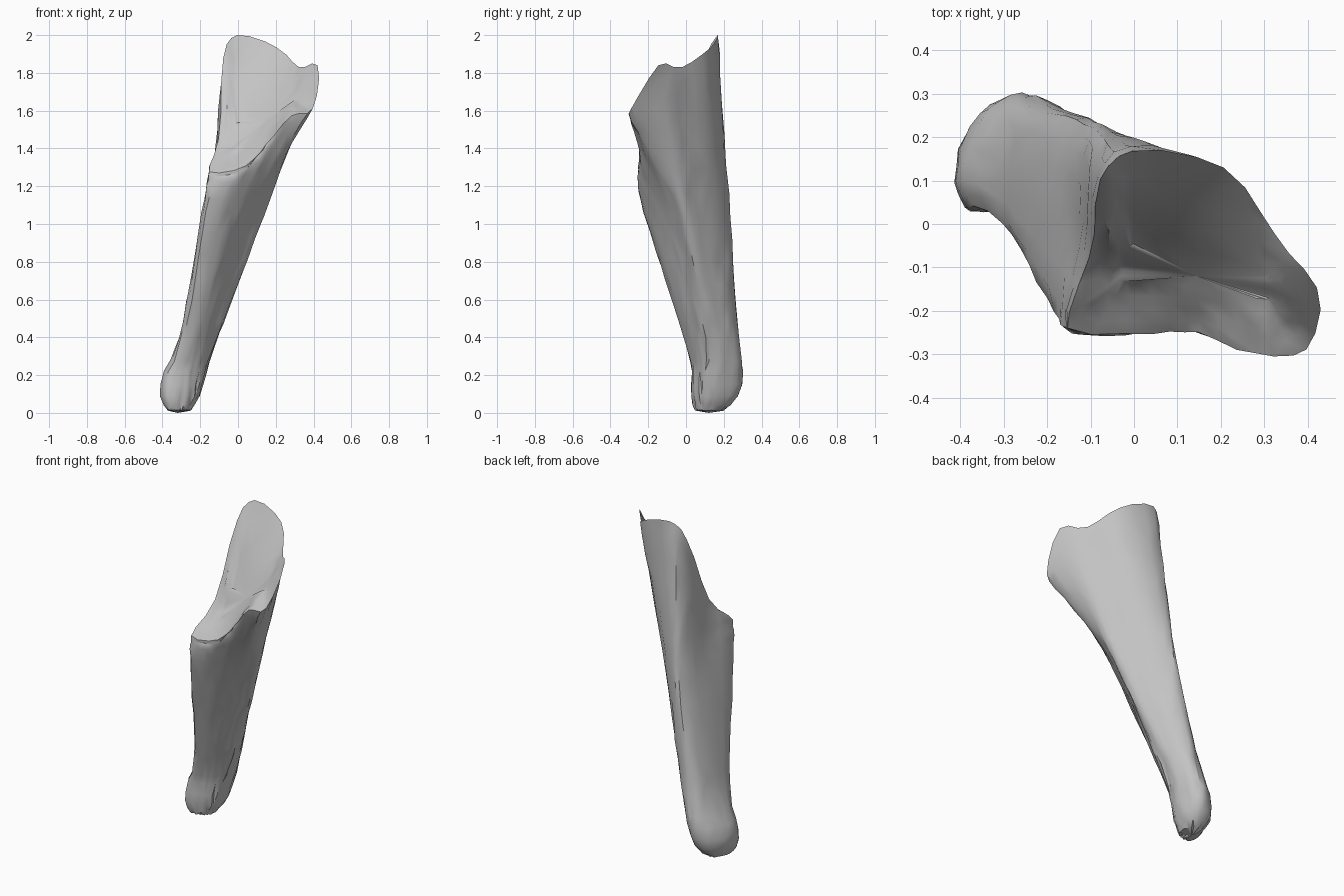
import bpy, bmesh, random
from mathutils import Vector

random.seed(4)
AROUND = 33    # vertices around the shaft
UPPER = 13     # rows between the shin and the broken rim
CAP_ROWS = 5   # rows across the broken face

if "Cube" in bpy.data.objects:
    bpy.data.objects.remove(bpy.data.objects["Cube"])


def spline(a, b, c, d, t):
    """Catmull-Rom point between b and c."""
    return b + ((c - a) + ((a * 2 - b * 5 + c * 4 - d) + (b * 3 - a - c * 3 + d) * t) * t) * (t / 2)


def along(points, s, closed=False):
    """Sample a row of points at parameter s."""
    n = len(points)
    i = int(s) if closed else min(int(s), n - 2)
    if closed:
        picks = [points[(i + k) % n] for k in (-1, 0, 1, 2)]
    else:
        picks = [points[min(max(i + k, 0), n - 1)] for k in (-1, 0, 1, 2)]
    return spline(*picks, s - i)


def section(z, outline):
    return [Vector((x / 100, y / 100, z)) for x, y in outline]


def moved(ring, factor, offset, z):
    """Shrunken copy of a ring, shifted and laid at height z."""
    middle = sum(ring, Vector()) / len(ring)
    out = [middle + (p - middle) * factor + Vector(offset) for p in ring]
    for p in out:
        p.z = z
    return out


def jitter(size):
    return Vector([random.uniform(-size, size) for axis in range(3)])


# Cross-sections in hundredths, starting at the front left corner
foot = section(0.22, [(-37, 4), (-31, 3), (-26, 4), (-22, 6), (-19, 9), (-17, 13),
                      (-17, 19), (-20, 27), (-26, 30), (-34, 26), (-39, 14)])
shin = section(0.4, [(-30, 0), (-24, -1), (-19, 1), (-15, 5), (-12, 8), (-11, 12),
                     (-11, 18), (-15, 25), (-22, 28), (-28, 23), (-31, 10)])
waist = section(1.1, [(-18, -21), (-10, -23), (-2, -20), (5, -14), (11, -8), (16, -2),
                      (12, 5), (3, 16), (-8, 23), (-14, 17), (-17, -2)])
rim = [Vector(p) / 100 for p in (
    (-15, -24, 128), (4, -25, 131), (15, -25, 142), (28, -30, 157), (40, -29, 161),
    (42, -15, 184), (32, -2, 183), (21, 13, 193), (0, 17, 200), (-8, 10, 188), (-10, -8, 145))]
heel = moved(foot, 0.93, (-0.03, -0.01, 0), 0.09)
sole = moved(foot, 0.55, (-0.04, -0.03, 0), 0.015)
rings = [sole, heel, foot, shin, waist, rim]

# Resample the sections into a grid with an uneven surface
columns = [[along(ring, k * len(rim) / AROUND, True) for ring in rings] for k in range(AROUND)]
stops = [0, 0.5, 1, 1.5, 2, 2.5, 3] + [3 + 2 * i / UPPER for i in range(1, UPPER + 1)]
rows = [[along(col, s) + jitter(0.004) for col in columns] for s in stops]

# Hollow broken face: rows running from the rim down to a valley line
valley_low = Vector((0, -0.1, 1.42))
valley_high = Vector((0.29, -0.14, 1.67))


def valley(p):
    t = (p.x - valley_low.x) / (valley_high.x - valley_low.x)
    return valley_low.lerp(valley_high, min(max(t, 0), 1))


edge = rows[-1]
for r in range(1, CAP_ROWS):
    t = r / CAP_ROWS
    rows.append([p.lerp(valley(p), t) + jitter(0.008 * (1 - t)) for p in edge])

bm = bmesh.new()
grid = [[bm.verts.new(p) for p in row] for row in rows]
for low, high in zip(grid, grid[1:]):
    for k in range(AROUND):
        j = (k + 1) % AROUND
        bm.faces.new((low[k], low[j], high[j], high[k]))
bottom = bm.verts.new((-0.32, 0.12, 0))
deepest = bm.verts.new(valley_low.lerp(valley_high, 0.5))
for k in range(AROUND):
    j = (k + 1) % AROUND
    bm.faces.new((bottom, grid[0][j], grid[0][k]))
    bm.faces.new((deepest, grid[-1][k], grid[-1][j]))
for v in bm.verts:
    v.co.z = max(v.co.z, 0)
bmesh.ops.triangulate(bm, faces=bm.faces[:])
bmesh.ops.recalc_face_normals(bm, faces=bm.faces[:])

mesh = bpy.data.meshes.new("broken_shard")
bm.to_mesh(mesh)
bm.free()
shard = bpy.data.objects.new("broken_shard", mesh)
bpy.context.collection.objects.link(shard)

# Plain grey stone
stone = bpy.data.materials.new("stone_grey")
stone.use_nodes = True
colour = (0.55, 0.55, 0.55, 1)
stone.diffuse_color = colour
stone.node_tree.nodes["Principled BSDF"].inputs["Base Color"].default_value = colour
mesh.materials.append(stone)

bpy.ops.object.select_all(action="DESELECT")
shard.select_set(True)
bpy.context.view_layer.objects.active = shard
bpy.ops.object.shade_smooth_by_angle(angle=0.6)
